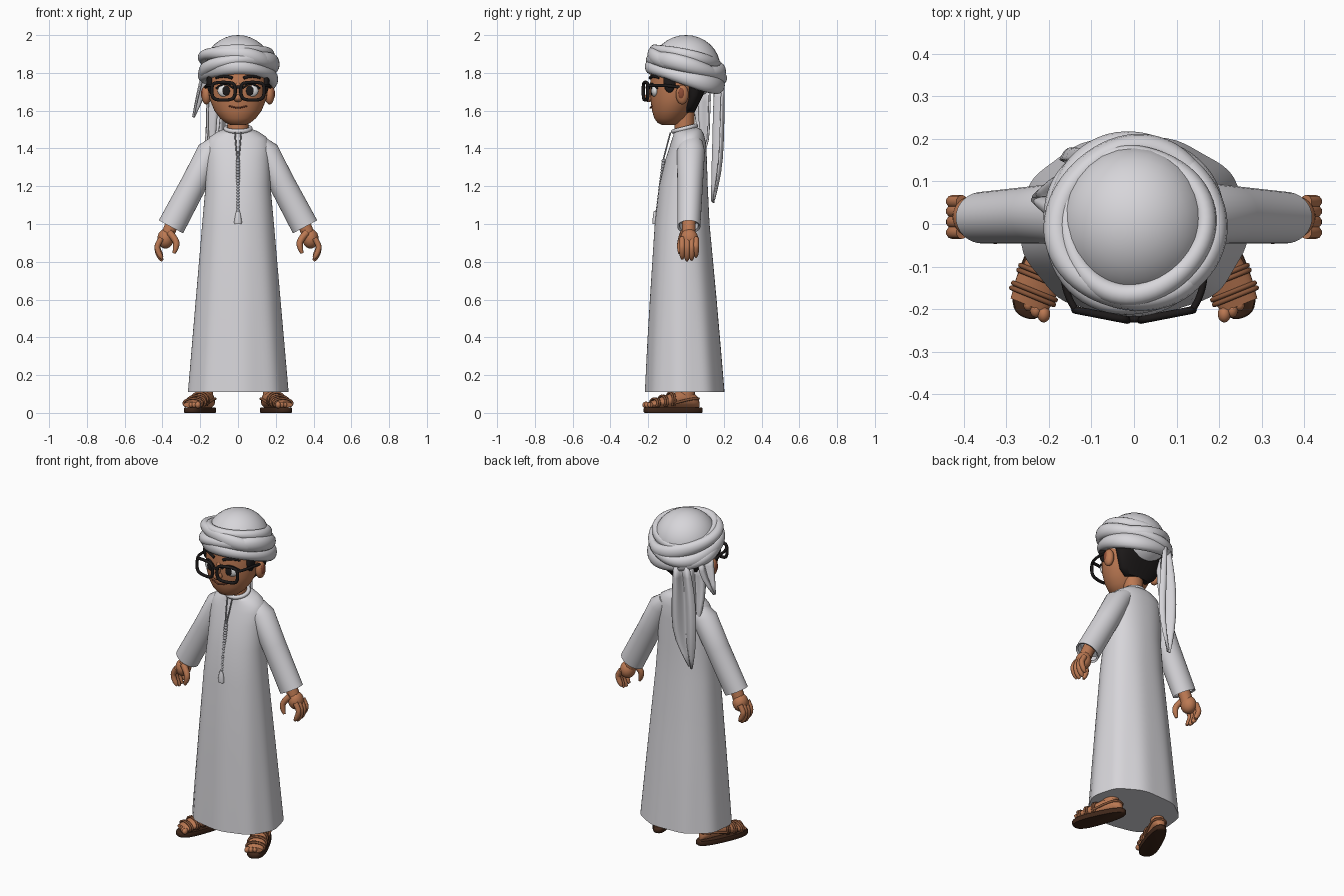
import bpy, bmesh, math
from math import sin, cos, pi, radians, sqrt
from mathutils import Vector, Matrix

if "Cube" in bpy.data.objects:
    bpy.data.objects.remove(bpy.data.objects["Cube"])


def material(name, r, g, b):
    m = bpy.data.materials.new(name)
    m.use_nodes = True
    m.diffuse_color = (r, g, b, 1)
    bsdf = m.node_tree.nodes["Principled BSDF"]
    bsdf.inputs["Base Color"].default_value = (r, g, b, 1)
    bsdf.inputs["Roughness"].default_value = 0.8
    return m


CLOTH = material("white cloth", 0.68, 0.67, 0.70)
CORD = material("grey cord", 0.42, 0.42, 0.45)
SKIN = material("skin", 0.50, 0.19, 0.085)
LIP = material("lip brown", 0.26, 0.07, 0.035)
LEATHER = material("strap leather", 0.24, 0.09, 0.04)
SOLE = material("dark sole", 0.05, 0.02, 0.01)
BLACK = material("black", 0.012, 0.01, 0.01)
WHITE = material("eye white", 0.75, 0.75, 0.75)


def finish(ob, mat, angle=50):
    ob.data.materials.append(mat)
    bpy.ops.object.select_all(action='DESELECT')
    ob.select_set(True)
    bpy.context.view_layer.objects.active = ob
    if ob.type == 'CURVE':
        bpy.ops.object.convert(target='MESH')
        ob = bpy.context.view_layer.objects.active
    bpy.ops.object.shade_smooth_by_angle(angle=radians(angle))
    return ob


def loft(name, rings, mat, closed=True, loop=False, caps=True):
    """Skin a list of point rows; rows may be closed, and may loop round."""
    bm = bmesh.new()
    rows = [[bm.verts.new(p) for p in ring] for ring in rings]
    n = len(rows[0])
    pairs = list(zip(rows, rows[1:])) + ([(rows[-1], rows[0])] if loop else [])
    for a, b in pairs:
        for i in range(n if closed else n - 1):
            j = (i + 1) % n
            bm.faces.new((a[i], a[j], b[j], b[i]))
    if closed and caps and not loop:
        bm.faces.new(rows[0])
        bm.faces.new(rows[-1])
    bmesh.ops.recalc_face_normals(bm, faces=bm.faces)
    me = bpy.data.meshes.new(name)
    bm.to_mesh(me)
    bm.free()
    ob = bpy.data.objects.new(name, me)
    bpy.context.collection.objects.link(ob)
    return finish(ob, mat)


def oval(z, hx, front, back, n=40, power=2.0, fold=0.0, tilt=0.0):
    """Level outline between front and back y, optionally folded or tilted."""
    pts = []
    for i in range(n):
        a = 2 * pi * i / n
        c, s = cos(a), sin(a)
        k = 1 + fold * cos(9 * a + 1)
        x = hx * k * math.copysign(abs(c) ** (2 / power), c)
        y = (back - front) / 2 * k * math.copysign(abs(s) ** (2 / power), s)
        pts.append((x, (front + back) / 2 + y, z + tilt * y))
    return pts


def ball(name, center, radii, mat):
    bpy.ops.mesh.primitive_uv_sphere_add(segments=28, ring_count=16, location=center)
    ob = bpy.context.object
    ob.name = name
    ob.scale = radii
    return finish(ob, mat)


def tube(name, pts, radius, mat, taper=None, cyclic=False):
    cu = bpy.data.curves.new(name, 'CURVE')
    cu.dimensions = '3D'
    cu.bevel_depth = radius
    cu.bevel_resolution = 3
    cu.use_fill_caps = True
    sp = cu.splines.new('NURBS')
    sp.points.add(len(pts) - 1)
    for i, p in enumerate(pts):
        sp.points[i].co = (*p, 1)
        sp.points[i].radius = taper[i] if taper else 1
    sp.order_u = 3
    sp.use_endpoint_u = not cyclic
    sp.use_cyclic_u = cyclic
    sp.resolution_u = 6
    ob = bpy.data.objects.new(name, cu)
    bpy.context.collection.objects.link(ob)
    return finish(ob, mat)


# Robe, collar and neck
robe = [(.11, .265, -.215, .205), (.35, .245, -.204, .185), (.6, .224, -.19, .163),
        (1, .19, -.165, .125), (1.2, .172, -.142, .115), (1.35, .17, -.108, .11),
        (1.42, .167, -.087, .105), (1.46, .15, -.075, .095),
        (1.485, .112, -.067, .082), (1.5, .072, -.065, .055)]
loft("robe", [oval(z, x, f, b, 72, 2.2, .014 * max(0, 1.2 - z), max(0, z - 1.3))
              for z, x, f, b in robe], CLOTH)
tube("collar", oval(1.505, .066, -.068, .052, 24, tilt=.25), .012, CLOTH, cyclic=True)
loft("neck", [oval(z, .056, -.06, .045) for z in (1.42, 1.62)], SKIN)

# Neck opening, beaded cord and tassel
for s in (-1, 1):
    tube("placket_edge", [(s * .016, -.082, 1.485), (s * .012, -.1, 1.42), (s * .003, -.12, 1.34)],
         .004, CORD)
for i in range(18):
    z = 1.335 - i * .0155
    ball("cord_bead", (0, -.118 - .12 * (1.335 - z), z), (.011, .011, .0095), CORD)
loft("tassel", [oval(z, w, -.164 - w * .7, -.164 + w * .7, 16)
                for z, w in ((1.07, .008), (1.055, .013), (1.01, .021), (1.0, .019))], CLOTH)

# Head, hair and face
head = [(1.523, .035, -.125, -.06), (1.535, .065, -.15, -.03), (1.56, .095, -.168, 0),
        (1.6, .125, -.18, .03), (1.66, .15, -.188, .07), (1.72, .158, -.19, .1),
        (1.8, .158, -.188, .12), (1.88, .14, -.165, .11)]
loft("head", [oval(*r) for r in head], SKIN)
loft("back_hair", [oval(z, x, f, b, power=2.4) for z, x, f, b in
                   ((1.59, .08, -.01, .045), (1.62, .12, -.01, .06), (1.68, .152, 0, .09),
                    (1.75, .164, -.02, .12), (1.84, .164, -.04, .13))], BLACK)
ball("nose", (0, -.197, 1.668), (.026, .028, .022), SKIN)
tube("nose_bridge", [(0, -.18, 1.74), (0, -.198, 1.71), (0, -.2, 1.67)], .014, SKIN)


def face_y(x):
    return -.045 - .145 * sqrt(1 - (x / .158) ** 2)


tube("mouth", [(x, face_y(x) + .003 - .004 * (x == 0), 1.613 + abs(x) * .25)
               for x in (-.048, -.02, 0, .02, .048)], .004, LIP)
for s in (-1, 1):
    ball("ear", (s * .167, -.02, 1.685), (.026, .034, .052), SKIN)
    ball("ear_hollow", (s * .184, -.024, 1.69), (.012, .018, .03), LIP)
    ball("sideburn", (s * .148, -.085, 1.755), (.018, .035, .06), BLACK)
    ball("eye", (s * .066, -.163, 1.705), (.042, .021, .034), WHITE)
    ball("iris", (s * .062, -.181, 1.706), (.021, .006, .026), BLACK)
    tube("eyelash", [(s * x, face_y(x) - .007, z) for x, z in
                     ((.025, 1.718), (.05, 1.742), (.085, 1.742), (.115, 1.718))], .005, BLACK)
    tube("eyebrow", [(s * x, face_y(x) - .003, z) for x, z in
                     ((.03, 1.772), (.07, 1.792), (.118, 1.772))], .009, BLACK,
         taper=(.9, 1.1, .5))
    # Glasses
    rim = [(-1, .6), (-.75, 1), (.75, 1), (1, .6), (1, -.5), (.7, -1), (-.7, -1), (-1, -.5)]
    tube("glasses_rim", [(s * (.077 + .062 * u), -.214 + .012 * u, 1.703 + .047 * v)
                         for u, v in rim], .009, BLACK, cyclic=True)
    tube("glasses_arm", [(s * .138, -.2, 1.733), (s * .16, -.17, 1.735),
                         (s * .17, -.08, 1.732), (s * .172, -.01, 1.72)], .008, BLACK)
tube("glasses_bridge", [(-.02, -.222, 1.722), (0, -.226, 1.728), (.02, -.222, 1.722)], .008, BLACK)

# Turban: dome with overlapping tilted wraps
ball("turban_dome", (0, 0, 1.83), (.178, .182, .17), CLOTH)


def wrap(name, radius, z, slope_x, slope_y, thick, tall, phase):
    rings = []
    for i in range(64):
        a = 2 * pi * i / 64
        r = radius + .006 * sin(3 * a + phase)
        cz = z + slope_x * r * cos(a) + slope_y * r * sin(a)
        t, h = thick, tall * (1 + .18 * sin(2 * a + phase))
        rings.append([((r + t * cos(b)) * cos(a), (r + t * cos(b)) * sin(a), cz + h * sin(b))
                      for b in (2 * pi * k / 14 for k in range(14))])
    loft(name, rings, CLOTH, loop=True)


wrap("turban_wrap_low", .181, 1.782, -.06, -.27, .031, .04, 0)
wrap("turban_wrap_middle", .184, 1.822, .12, -.26, .031, .038, 2)
wrap("turban_wrap_cross", .178, 1.855, -.14, -.25, .03, .036, 4)
wrap("turban_wrap_top", .163, 1.885, .05, -.24, .026, .03, 1)


# Hanging cloth ends
def drape(name, rows, pleats, depth):
    n = 17
    grid = []
    for a, b in rows:
        a, b = Vector(a), Vector(b)
        d = (b - a).normalized()
        side = Vector((-d.y, d.x, 0))
        k = min(1, (b - a).length / .1)
        grid.append([a.lerp(b, i / (n - 1)) + side * depth * k * sin(pi * pleats * i / (n - 1))
                     for i in range(n)])
    ob = loft(name, grid, CLOTH, closed=False)
    sub = ob.modifiers.new("soften", 'SUBSURF')
    sub.levels = sub.render_levels = 1
    mod = ob.modifiers.new("thickness", 'SOLIDIFY')
    mod.thickness = .01
    mod.offset = 0


drape("long_tail", [((-.12, .15, 1.76), (-.05, .19, 1.74)), ((-.16, .15, 1.6), (-.04, .185, 1.6)),
                    ((-.175, .15, 1.42), (-.03, .18, 1.42)), ((-.165, .145, 1.24), (-.04, .17, 1.28)),
                    ((-.14, .14, 1.11), (-.12, .145, 1.13))], 3, .022)
drape("side_flap", [((-.185, .01, 1.78), (-.16, .12, 1.76)), ((-.212, .03, 1.68), (-.18, .11, 1.66)),
                    ((-.237, .055, 1.565), (-.233, .065, 1.565))], 3, .015)
drape("short_tail", [((-.15, .04, 1.74), (-.09, .13, 1.72)), ((-.165, .04, 1.58), (-.09, .12, 1.56)),
                     ((-.16, .07, 1.46), (-.11, .12, 1.44)), ((-.14, .08, 1.37), (-.13, .09, 1.37))],
      3, .018)

# Sleeves and hands
for s in (-1, 1):
    sleeve = []
    for x, y, z, hu, hv in ((.1, .028, 1.435, .05, .06), (.145, .026, 1.385, .071, .074),
                            (.23, .022, 1.22, .07, .068), (.355, .015, .985, .073, .061),
                            (.352, .015, .991, .062, .05), (.335, .015, 1.02, .06, .048)):
        sleeve.append([(s * (x + .88 * hu * cos(a)), y + hv * sin(a), z + .47 * hu * cos(a))
                       for a in (2 * pi * i / 32 for i in range(32))])
    loft("sleeve", sleeve, CLOTH)
    tube("wrist", [(s * .335, .015, 1.03), (s * .36, .015, .98), (s * .38, .015, .92)], .036, SKIN)
    ball("palm", (s * .384, .017, .922), (.043, .047, .052), SKIN)
    for y, drop in ((-.02, .01), (.005, 0), (.03, .004), (.053, .02)):
        tube("finger", [(s * .405, y, .925), (s * .428, y, .89), (s * .426, y, .85 + drop),
                        (s * .408, y, .815 + drop), (s * .4, y, .805 + drop)], .0155, SKIN,
             taper=(1, 1, 1, .9, .4))
    tube("thumb", [(s * .365, -.012, .955), (s * .325, -.028, .915), (s * .328, -.033, .87),
                   (s * .34, -.033, .845)], .016, SKIN, taper=(1.2, 1.1, 1, .5))

    # Feet and sandals, toes turned outwards
    turn = Matrix.Translation((.197, -.067, 0)) @ Matrix.Rotation(radians(22), 4, 'Z')

    def place(x, y, z):
        p = turn @ Vector((x, y, z))
        return (s * p.x, p.y, p.z)

    outline = oval(0, .052, -.165, .165, 40, 2.6)
    loft("sandal_sole", [[place(x * k * (1 - y * .9), y * k, z) for x, y, _ in outline]
                         for z, k in ((0, .97), (.005, 1), (.024, 1), (.029, .97))], SOLE)
    sections = [(-.135, .046, .03), (-.08, .052, .05), (-.02, .045, .072), (.04, .04, .09),
                (.1, .038, .085), (.135, .026, .06), (.145, .012, .035)]
    loft("foot", [[place(w * cos(a), y, .028 + h / 2 * (1 + sin(a)))
                   for a in (2 * pi * i / 24 for i in range(24))] for y, w, h in sections], SKIN)
    loft("ankle", [[place(x, y, z) for x, y, _ in oval(0, .037, .025, .12, 24)]
                   for z in (.07, .2)], SKIN)
    for i in range(5):
        r = .018 - .0018 * i
        ball("toe", place(-.04 + .021 * i, -.14 + .004 * i * i / 2, .042), (r * .85, r * 1.1, r), SKIN)
    for y, w, h in ((-.105, .052, .043), (-.06, .052, .058), (-.015, .047, .075)):
        hoop = [radians(-40 + 20 * i) for i in range(14)]
        for dy in (-.006, .006):
            tube("sandal_strap", [place((w + .002) * cos(a), y + dy, .029 + h / 2 + (h / 2 + .004) * sin(a))
                                  for a in hoop], .006, LEATHER)
    tube("heel_strap", [place(-.045, -.015, .05), place(-.045, .08, .075), place(-.03, .14, .075),
                        place(.03, .14, .075), place(.045, .08, .075), place(.045, -.015, .05)],
         .007, LEATHER)
